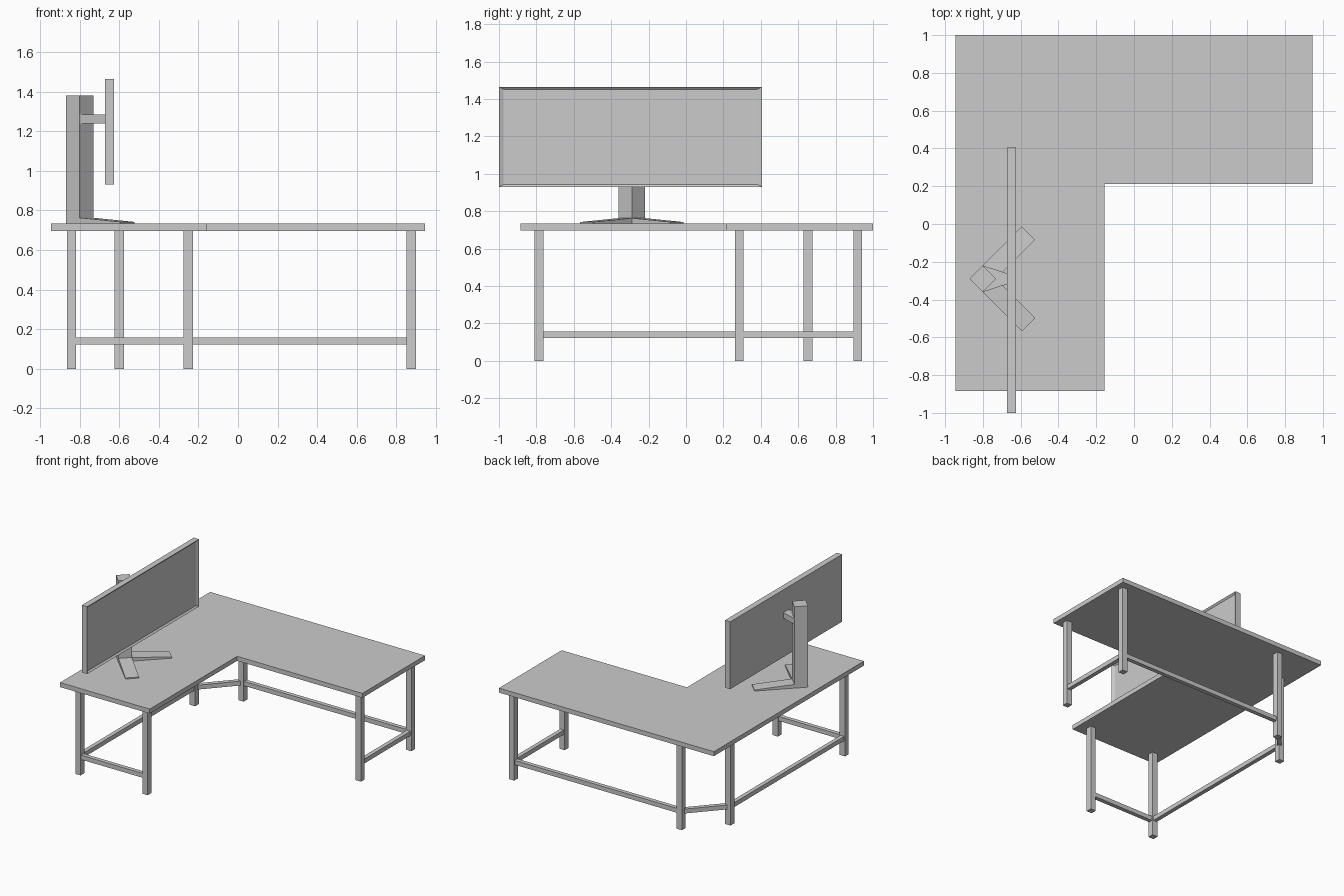
import bpy, bmesh
from math import pi
from mathutils import Vector, Matrix

if "Cube" in bpy.data.objects:
    bpy.data.objects.remove(bpy.data.objects["Cube"])


def finish(bm, name):
    bmesh.ops.recalc_face_normals(bm, faces=bm.faces)
    mesh = bpy.data.meshes.new(name)
    bm.to_mesh(mesh)
    bm.free()
    obj = bpy.data.objects.new(name, mesh)
    bpy.context.collection.objects.link(obj)
    return obj


def prism(name, outline, z0, z1):
    """Extrude a plan outline between two heights."""
    bm = bmesh.new()
    face = bm.faces.new([bm.verts.new((x, y, z0)) for x, y in outline])
    ext = bmesh.ops.extrude_face_region(bm, geom=[face])["geom"]
    top = [v for v in ext if isinstance(v, bmesh.types.BMVert)]
    bmesh.ops.translate(bm, vec=(0, 0, z1 - z0), verts=top)
    return finish(bm, name)


def rect(x0, x1, y0, y1):
    return [(x0, y0), (x1, y0), (x1, y1), (x0, y1)]


# L-shaped desktop
prism("desktop", [(-0.945, -0.885), (-0.157, -0.885), (-0.157, 0.213),
                  (0.945, 0.213), (0.945, 1.0), (-0.945, 1.0)], 0.697, 0.733)

# Legs, in order along the frame
LEG = 0.0235
legs = [(-0.251, -0.786), (-0.841, -0.786), (-0.841, 0.652),
        (-0.60, 0.918), (0.875, 0.918), (0.875, 0.285)]
for i, (x, y) in enumerate(legs):
    prism(f"leg_{i + 1}", rect(x - LEG, x + LEG, y - LEG, y + LEG), 0, 0.697)

# Stretchers joining each leg to the next
for i, (a, b) in enumerate(zip(legs, legs[1:])):
    a, b = Vector(a), Vector(b)
    d = (b - a).normalized()
    side = Vector((-d.y, d.x)) * 0.0165
    a, b = a + d * 0.022, b - d * 0.022
    prism(f"stretcher_{i + 1}", [a - side, b - side, b + side, a + side], 0.123, 0.158)

# Monitor stand post, a square turned 45 degrees
PX, PY, R = -0.80, -0.29, 0.07
prism("stand_post", [(PX - R, PY), (PX, PY - R), (PX + R, PY), (PX, PY + R)], 0.733, 1.38)

# Two thin sloping feet spreading from the post
half = R / 2 ** 0.5
for name, angle in (("stand_foot_left", -pi / 4), ("stand_foot_right", pi / 4)):
    bm = bmesh.new()
    profile = [(half, 0.733), (0.342, 0.733), (0.342, 0.742), (half, 0.763)]
    face = bm.faces.new([bm.verts.new((x, -half, z)) for x, z in profile])
    ext = bmesh.ops.extrude_face_region(bm, geom=[face])["geom"]
    bmesh.ops.translate(bm, vec=(0, 2 * half, 0),
                        verts=[v for v in ext if isinstance(v, bmesh.types.BMVert)])
    bm.transform(Matrix.Translation((PX, PY, 0)) @ Matrix.Rotation(angle, 4, "Z"))
    finish(bm, name)

# Tapered bracket from post to screen
prism("screen_bracket", [(PX, PY - R), (-0.673, PY - 0.029), (-0.673, PY + 0.029),
                         (PX, PY + R), (PX + R, PY)], 1.24, 1.285)

# Monitor with recessed screen on its +x side
monitor = prism("monitor", rect(-0.673, -0.626, -1.0, 0.406), 0.93, 1.465)
bm = bmesh.new()
bm.from_mesh(monitor.data)
bm.normal_update()
front = [f for f in bm.faces if f.normal.x > 0.9]
bmesh.ops.inset_region(bm, faces=front, thickness=0.028)
bmesh.ops.translate(bm, vec=(-0.012, 0, 0), verts=front[0].verts)
for v in front[0].verts:
    v.co.y += 0.005 if v.co.y < PY else -0.005
    v.co.z += -0.006 if v.co.z < 1.2 else 0.006
bm.to_mesh(monitor.data)
bm.free()
